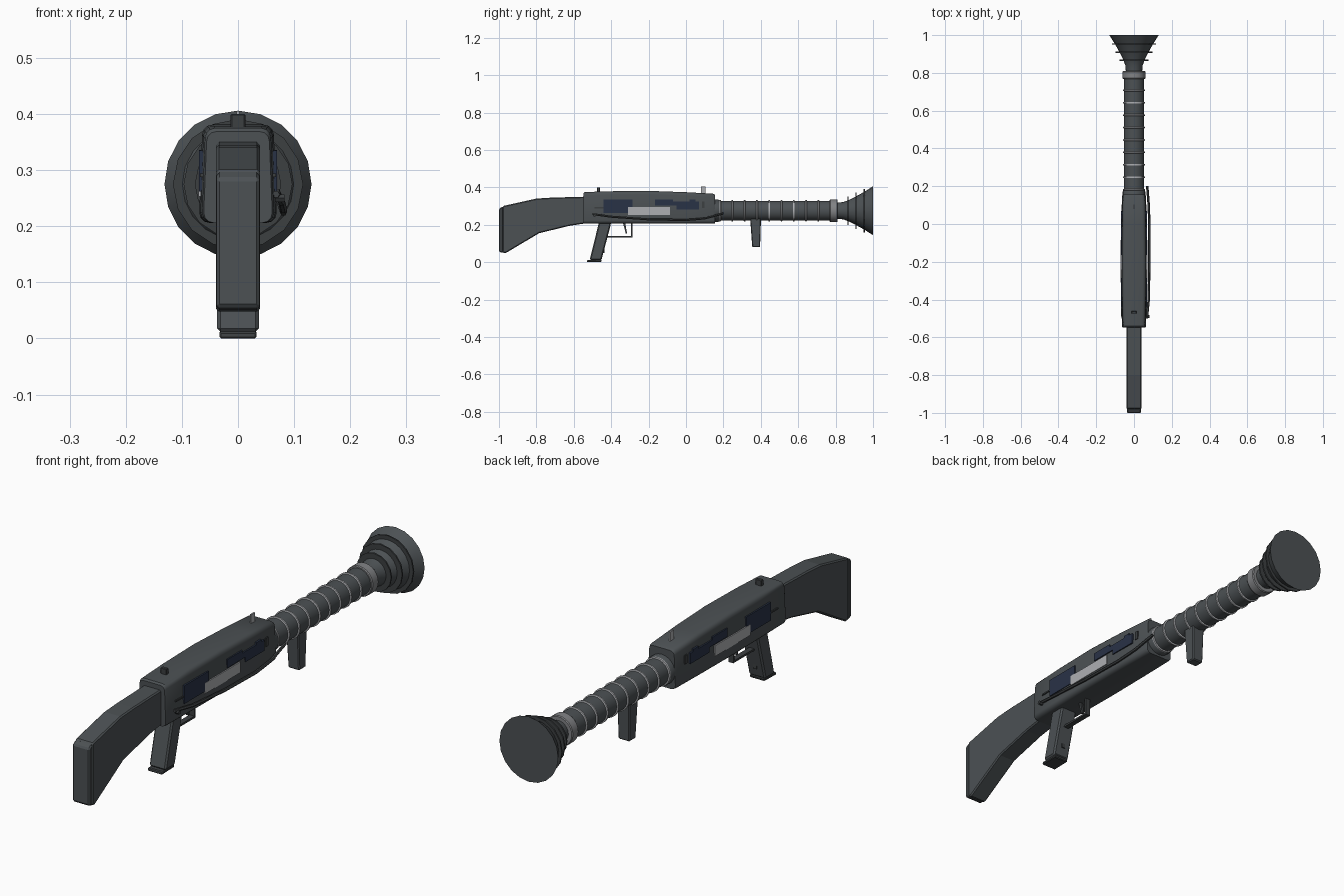
import bpy, bmesh, math
from mathutils import Vector

if "Cube" in bpy.data.objects:
    bpy.data.objects.remove(bpy.data.objects["Cube"])

AXIS_Z = 0.275  # height of the barrel axis


def material(name, rgb):
    m = bpy.data.materials.new(name)
    m.diffuse_color = (*rgb, 1)
    m.use_nodes = True
    m.node_tree.nodes["Principled BSDF"].inputs["Base Color"].default_value = m.diffuse_color
    return m


GUNMETAL = material("gunmetal grey", (0.072, 0.082, 0.088))
DARK = material("dark grey", (0.045, 0.05, 0.053))
NAVY = material("navy blue", (0.022, 0.032, 0.062))
SILVER = material("silver", (0.42, 0.43, 0.45))
STEEL = material("steel grey", (0.22, 0.225, 0.235))


def finish(name, bm, mat, bevel=0, smooth=False, segments=1):
    bmesh.ops.recalc_face_normals(bm, faces=bm.faces)
    me = bpy.data.meshes.new(name)
    bm.to_mesh(me)
    bm.free()
    me.materials.append(mat)
    ob = bpy.data.objects.new(name, me)
    bpy.context.collection.objects.link(ob)
    bpy.context.view_layer.objects.active = ob
    if bevel:
        b = ob.modifiers.new("bevel", "BEVEL")
        b.width, b.segments, b.limit_method = bevel, segments, "ANGLE"
        b.angle_limit = math.radians(40)
    if smooth:
        ob.select_set(True)
        bpy.ops.object.shade_smooth_by_angle(angle=math.radians(35))
        ob.select_set(False)
    return ob


def loft(name, rings, mat, **kw):
    """Skin closed rings of points and cap both ends."""
    bm = bmesh.new()
    rows = [[bm.verts.new(p) for p in ring] for ring in rings]
    n = len(rows[0])
    for a, b in zip(rows, rows[1:]):
        for i in range(n):
            j = (i + 1) % n
            bm.faces.new((a[i], a[j], b[j], b[i]))
    bm.faces.new(rows[0])
    bm.faces.new(rows[-1])
    return finish(name, bm, mat, **kw)


def side_profile(name, pts, half, mat, x=0, **kw):
    """Extrude a (y, z) outline across x."""
    return loft(name, [[(x + s * half, y, z) for y, z in pts] for s in (-1, 1)], mat, **kw)


def box(name, x, y, z, mat, **kw):
    pts = [(y[0], z[0]), (y[1], z[0]), (y[1], z[1]), (y[0], z[1])]
    return side_profile(name, pts, (x[1] - x[0]) / 2, mat, x=(x[0] + x[1]) / 2, **kw)


def turned(name, profile, sides, mat, **kw):
    """Round part along the barrel axis from (y, radius) pairs."""
    rings = []
    for y, r in profile:
        rings.append([(r * math.cos(2 * math.pi * i / sides), y,
                       AXIS_Z + r * math.sin(2 * math.pi * i / sides)) for i in range(sides)])
    return loft(name, rings, mat, **kw)


def rod(name, pts, radius, mat, sides=6):
    rings = []
    for k, p in enumerate(pts):
        d = (Vector(pts[min(k + 1, len(pts) - 1)]) - Vector(pts[max(k - 1, 0)])).normalized()
        u = d.cross(Vector((0, 0, 1)) if abs(d.z) < 0.9 else Vector((1, 0, 0))).normalized()
        v = u.cross(d)
        rings.append([Vector(p) + radius * (u * math.cos(2 * math.pi * i / sides)
                      + v * math.sin(2 * math.pi * i / sides)) for i in range(sides)])
    return loft(name, rings, mat)


# Receiver: tapered rounded sections, widest at the middle
def section(y, half, top, bottom=0.206):
    out = []
    r = 0.018
    corners = [(half, bottom, -90), (half - 0.005, top, 0), (-half + 0.005, top, 90), (-half, bottom, 180)]
    for x, z, a0 in corners:
        cx = x - math.copysign(r, x)
        cz = z + r if z == bottom else z - r
        for k in range(4):
            a = math.radians(a0 + 30 * k)
            out.append((cx + r * math.cos(a), y, cz + r * math.sin(a)))
    return out


loft("receiver", [section(*s) for s in (
    (-0.547, 0.061, 0.369), (-0.54, 0.064, 0.375), (-0.4, 0.067, 0.379), (-0.2, 0.069, 0.381),
    (0.0, 0.067, 0.374), (0.145, 0.064, 0.366), (0.155, 0.061, 0.36))], GUNMETAL, smooth=True)

# Stock and butt pad
side_profile("stock", [(-0.98, 0.3), (-0.8, 0.34), (-0.72, 0.345), (-0.54, 0.35), (-0.54, 0.207),
                       (-0.62, 0.195), (-0.785, 0.155), (-0.965, 0.048), (-0.98, 0.05)],
             0.039, GUNMETAL, bevel=0.005)
side_profile("butt_pad", [(-1.0, 0.285), (-0.978, 0.299), (-0.978, 0.049), (-1.0, 0.056)],
             0.038, GUNMETAL, bevel=0.005)

# Side panels, mirrored on both flanks
for s, side in ((1, "right"), (-1, "left")):
    def plate(name, y, z, mat, out=0.0695):
        box(side + "_" + name, sorted((s * (out - 0.008), s * out)), y, z, mat)
    plate("rear_panel", (-0.44, -0.285), (0.262, 0.335), NAVY)
    plate("front_panel", (-0.165, 0.07), (0.302, 0.325), NAVY)
    plate("front_panel_step", (-0.05, 0.07), (0.282, 0.304), NAVY)
    plate("front_panel_top", (-0.165, -0.07), (0.323, 0.336), NAVY)
    plate("front_panel_tab", (0.02, 0.05), (0.323, 0.334), NAVY)
    plate("silver_panel", (-0.31, -0.085), (0.253, 0.296), SILVER, 0.0705)
    plate("rear_slot", (-0.49, -0.44), (0.288, 0.294), DARK, 0.068)
    plate("front_slot", (0.085, 0.1), (0.29, 0.325), DARK, 0.066)

# Bowed operating rod along the right flank, with knob
rod("operating_rod", [(0.068, -0.5, 0.257), (0.078, -0.4, 0.243), (0.081, -0.2, 0.229), (0.081, 0.0, 0.225),
                      (0.078, 0.1, 0.234), (0.07, 0.2, 0.26)], 0.0065, DARK)
rod("operating_rod_catch", [(0.066, -0.49, 0.25), (0.083, -0.49, 0.25)], 0.008, DARK)

# Sights
box("rear_sight", (-0.013, 0.013), (-0.475, -0.46), (0.37, 0.4), DARK, bevel=0.002)
box("front_sight", (-0.003, 0.003), (0.08, 0.104), (0.36, 0.405), SILVER)

# Barrel with raised rings and collars
turned("barrel", [(0.14, 0.053), (0.8, 0.053)], 24, GUNMETAL, smooth=True)
turned("barrel_socket", [(0.14, 0.06), (0.172, 0.06), (0.179, 0.056)], 24, GUNMETAL, smooth=True)
for i in range(9):
    y = 0.182 + 0.0657 * i
    turned(f"barrel_ring_{i + 1}", [(y - 0.005, 0.053), (y - 0.003, 0.058), (y + 0.003, 0.058),
                                    (y + 0.005, 0.053)], 24, SILVER, smooth=True)
turned("muzzle_collar", [(0.768, 0.058), (0.772, 0.061), (0.806, 0.061), (0.81, 0.058)], 24, STEEL, smooth=True)

# Flared muzzle with thin fins
turned("flared_muzzle", [(0.805, 0.043), (0.84, 0.046), (0.87, 0.057), (0.91, 0.077), (0.955, 0.102),
                         (1.0, 0.131)], 20, GUNMETAL, smooth=True)
for i, (y, r) in enumerate(((0.867, 0.077), (0.909, 0.097), (0.953, 0.116))):
    turned(f"muzzle_fin_{i + 1}", [(y - 0.003, r), (y + 0.003, r)], 16, DARK)

# Pistol grip with base plate and back strap
side_profile("pistol_grip", [(-0.465, 0.215), (-0.4, 0.215), (-0.405, 0.19), (-0.452, 0.012), (-0.515, 0.012)],
             0.037, GUNMETAL, bevel=0.006)
side_profile("grip_base", [(-0.53, 0.0), (-0.452, 0.002), (-0.45, 0.014), (-0.527, 0.012)], 0.033, DARK, bevel=0.003)
box("grip_strap", (-0.008, 0.008), (-0.441, -0.437), (0.05, 0.17), DARK)

# Trigger and guard
box("guard_bottom", (-0.011, 0.011), (-0.42, -0.285), (0.133, 0.141), DARK)
box("guard_front", (-0.011, 0.011), (-0.293, -0.285), (0.135, 0.21), DARK)
side_profile("trigger", [(-0.337, 0.21), (-0.325, 0.21), (-0.315, 0.153), (-0.322, 0.153)], 0.005, DARK)

# Front grip under the barrel
loft("front_grip", [[(s * hx, cy + t * hy, z) for s, t in ((-1, -1), (1, -1), (1, 1), (-1, 1))]
                    for z, cy, hx, hy in ((0.08, 0.375, 0.025, 0.021), (0.235, 0.372, 0.028, 0.029))],
     GUNMETAL, bevel=0.004)
